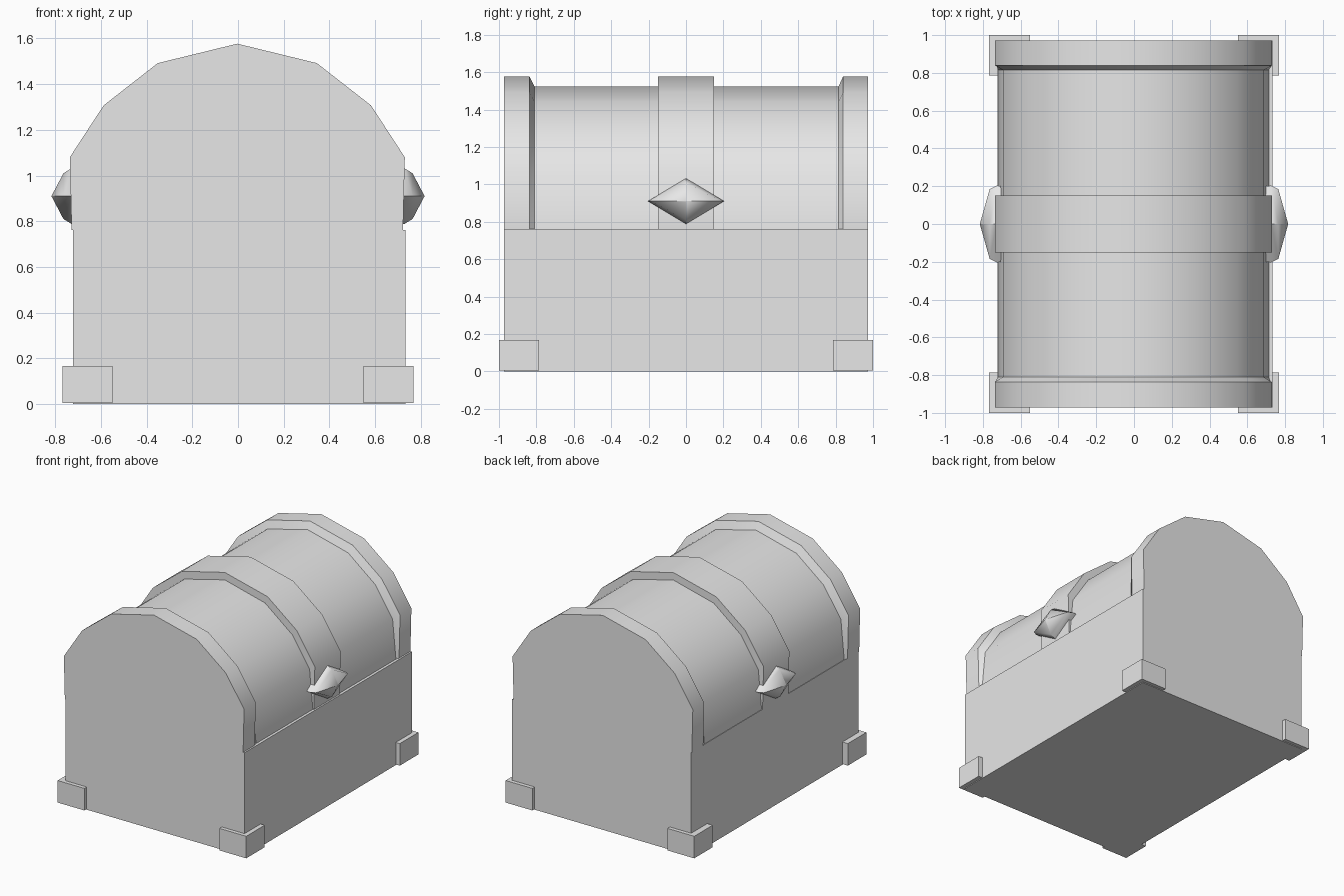
import bpy, bmesh, math

old = bpy.data.objects.get("Cube")
if old:
    bpy.data.objects.remove(old, do_unlink=True)

# Single plain grey material
grey = bpy.data.materials.new("plain grey")
grey.use_nodes = True
grey.diffuse_color = (0.8, 0.8, 0.8, 1)
grey.node_tree.nodes["Principled BSDF"].inputs["Base Color"].default_value = (0.8, 0.8, 0.8, 1)


def add_object(name, bm, smooth_angle=None):
    bmesh.ops.recalc_face_normals(bm, faces=bm.faces)
    mesh = bpy.data.meshes.new(name)
    bm.to_mesh(mesh)
    bm.free()
    mesh.materials.append(grey)
    obj = bpy.data.objects.new(name, mesh)
    bpy.context.collection.objects.link(obj)
    if smooth_angle:
        bpy.ops.object.select_all(action='DESELECT')
        obj.select_set(True)
        bpy.context.view_layer.objects.active = obj
        bpy.ops.object.shade_smooth_by_angle(angle=math.radians(smooth_angle))
    return obj


def box(name, lo, hi):
    bm = bmesh.new()
    bmesh.ops.create_cube(bm, size=1)
    for v in bm.verts:
        v.co = [(a + b) / 2 + c * (b - a) for a, b, c in zip(lo, hi, v.co)]
    return add_object(name, bm)


def loft(name, rings, smooth_angle):
    """Skin closed rings of equal point count and cap both ends."""
    bm = bmesh.new()
    loops = [[bm.verts.new(p) for p in ring] for ring in rings]
    n = len(loops[0])
    for a, b in zip(loops, loops[1:]):
        for i in range(n):
            j = (i + 1) % n
            bm.faces.new((a[i], a[j], b[j], b[i]))
    bm.faces.new(loops[0])
    bm.faces.new(loops[-1])
    return add_object(name, bm, smooth_angle)


# Chest body
box("chest_body", (-0.723, -0.972, 0), (0.734, 0.972, 0.762))

# Corner feet
for sx, side in ((1, "left"), (-1, "right")):
    for sy, end in ((-1, "front"), (1, "back")):
        xs = sorted((sx * 0.55, sx * 0.767))
        ys = sorted((sy * 0.785, sy * 1.0))
        box(f"{end}_{side}_foot", (xs[0], ys[0], 0.005), (xs[1], ys[1], 0.167))

# Arched lid: raised bands at both ends and in the middle, lower barrel between
BAND = [(0.725, 0.762), (0.733, 1.08), (0.585, 1.307), (0.348, 1.492), (0, 1.577)]
BARREL = [(0.717, 0.762), (0.69, 1.05), (0.55, 1.265), (0.328, 1.44), (0, 1.522)]
STATIONS = [(-0.972, BAND), (-0.837, BAND), (-0.81, BARREL), (-0.15, BARREL), (-0.15, BAND),
            (0.15, BAND), (0.15, BARREL), (0.815, BARREL), (0.84, BAND), (0.972, BAND)]


def arch(y, half):
    full = half + [(-x, z) for x, z in reversed(half[:-1])]
    return [(x - 0.003, y, z) for x, z in full]


loft("arched_lid", [arch(y, half) for y, half in STATIONS], 40)

# Faceted diamond studs on both sides of the middle band
for sx, side in ((1, "left"), (-1, "right")):
    rings = []
    for x, ry, rz in ((0.66, 0.2, 0.122), (0.728, 0.203, 0.122), (0.764, 0.185, 0.1),
                      (0.816, 0.001, 0.001)):
        rings.append([(sx * x, ry, 0.91), (sx * x, 0, 0.91 + rz),
                      (sx * x, -ry, 0.91), (sx * x, 0, 0.91 - rz)])
    loft(f"{side}_diamond_stud", rings, 45)
